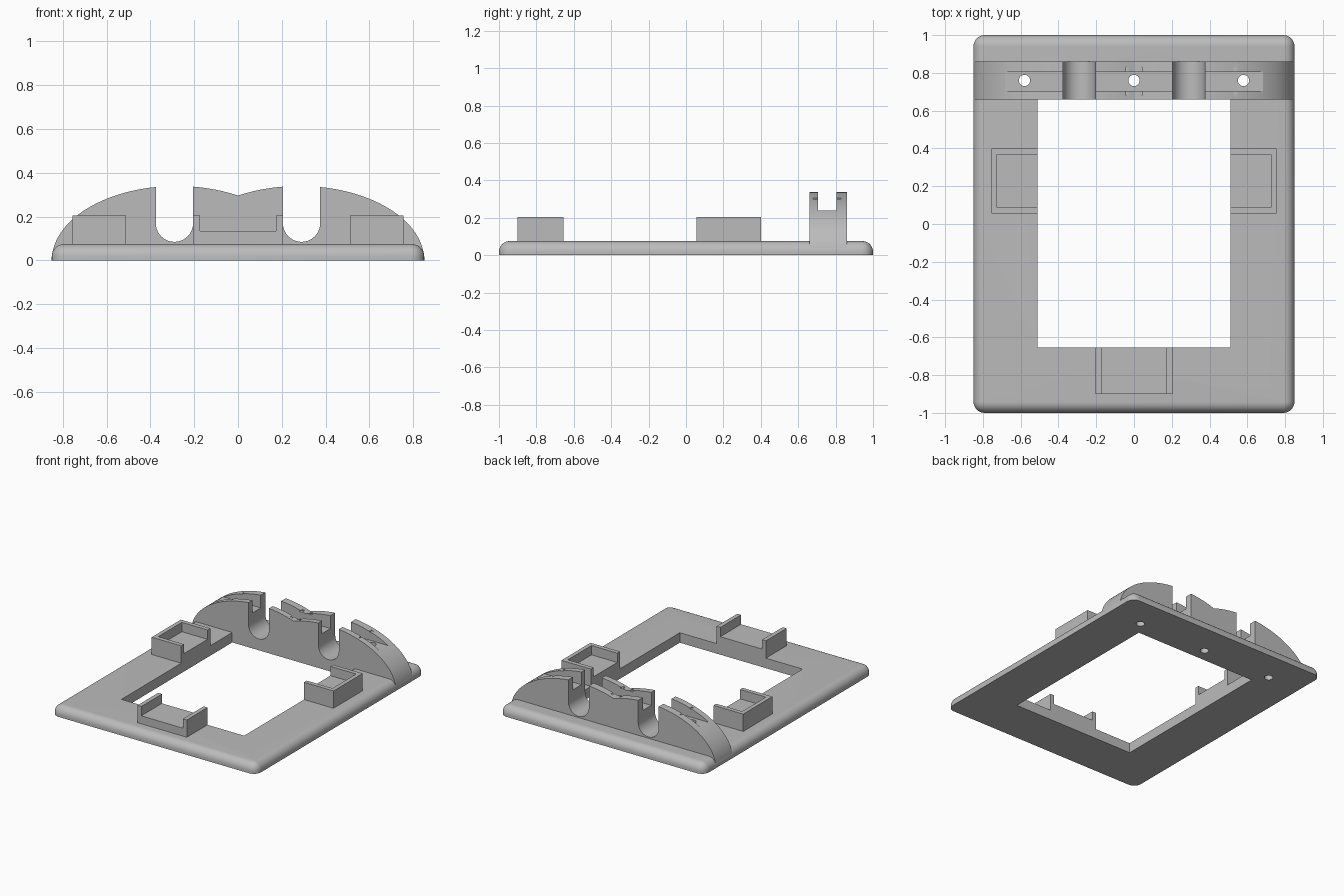
import bpy, bmesh
from math import sin, cos, pi, sqrt

old = bpy.data.objects.get("Cube")
if old:
    bpy.data.objects.remove(old, do_unlink=True)

grey = bpy.data.materials.new("plain grey")
grey.use_nodes = True
grey.diffuse_color = (0.5, 0.5, 0.5, 1)
grey.node_tree.nodes["Principled BSDF"].inputs["Base Color"].default_value = (0.5, 0.5, 0.5, 1)


def finish(bm, name):
    bmesh.ops.recalc_face_normals(bm, faces=bm.faces)
    mesh = bpy.data.meshes.new(name)
    bm.to_mesh(mesh)
    bm.free()
    mesh.materials.append(grey)
    obj = bpy.data.objects.new(name, mesh)
    bpy.context.collection.objects.link(obj)
    return obj


def prism(name, points, low, high, axis="y"):
    """Extrude an outline along y (points are x, z) or z (points are x, y)."""
    bm = bmesh.new()
    place = lambda a, b, d: (a, d, b) if axis == "y" else (a, b, d)
    face = bm.faces.new([bm.verts.new(place(a, b, low)) for a, b in points])
    moved = bmesh.ops.extrude_face_region(bm, geom=[face])["geom"]
    verts = [v for v in moved if isinstance(v, bmesh.types.BMVert)]
    bmesh.ops.translate(bm, verts=verts, vec=place(0, 0, high - low))
    return finish(bm, name)


def box(name, x0, x1, y0, y1, z0, z1):
    return prism(name, [(x0, y0), (x1, y0), (x1, y1), (x0, y1)], z0, z1, "z")


def cut(obj, cutter):
    cutter.hide_render = True
    mod = obj.modifiers.new("cut", "BOOLEAN")
    mod.operation = "DIFFERENCE"
    mod.solver = "EXACT"
    mod.object = cutter
    bpy.context.view_layer.objects.active = obj
    bpy.ops.object.modifier_apply(modifier=mod.name)
    bpy.data.objects.remove(cutter, do_unlink=True)


def smooth(obj):
    bpy.ops.object.select_all(action="DESELECT")
    obj.select_set(True)
    bpy.context.view_layer.objects.active = obj
    bpy.ops.object.shade_smooth_by_angle(angle=0.5)


# Base frame: rounded corners and a rounded upper rim
W, L, T = 0.85, 1.0, 0.075
R = 0.06
outline = []
for k, (sx, sy) in enumerate([(1, 1), (-1, 1), (-1, -1), (1, -1)]):
    for i in range(9):
        a = (k + i / 8) * pi / 2
        outline.append((sx * (W - R) + R * cos(a), sy * (L - R) + R * sin(a)))
bm = bmesh.new()
rings = []
levels = [(0, 0)] + [(0.057 * (1 - cos(i * pi / 16)), T - 0.057 + 0.057 * sin(i * pi / 16))
                     for i in range(9)]
for inset, z in levels:
    ring = []
    for x, y in outline:
        cx, cy = (W - R) * (1 if x > 0 else -1), (L - R) * (1 if y > 0 else -1)
        s = (R - inset) / R
        ring.append(bm.verts.new((cx + (x - cx) * s, cy + (y - cy) * s, z)))
    rings.append(ring)
n = len(outline)
for a, b in zip(rings, rings[1:]):
    for i in range(n):
        j = (i + 1) % n
        bm.faces.new((a[i], a[j], b[j], b[i]))
bm.faces.new(rings[0])
bm.faces.new(rings[-1])
base = finish(bm, "base_frame")
cut(base, box("opening", -0.51, 0.51, -0.655, 0.66, -0.1, 0.2))


# Double-humped rear ridge
def height(x):
    return 0.34 * sqrt(max(0, 1 - ((abs(x) - 0.28) / 0.57) ** 2))


hump = [0.28 + 0.57 * cos(i * pi / 64) for i in range(32)]
hump += [0.28 - 0.28 * i / 8 for i in range(9)]
xs = hump + [-x for x in reversed(hump[:-1])]
ridge = prism("rear_ridge", [(x, max(0.001, height(x))) for x in xs], 0.66, 0.86)

# Two round-bottomed slots across the ridge
for side in (-1, 1):
    slot = [(side * 0.29 + 0.085 * cos(a), 0.17 + 0.085 * sin(a))
            for a in (pi + i * pi / 20 for i in range(21))]
    slot += [(side * 0.29 + 0.085, 0.5), (side * 0.29 - 0.085, 0.5)]
    cut(ridge, prism("slot", slot, 0.5, 1))

# Long channel and small nicks in its walls
cut(ridge, box("channel", -1, 1, 0.705, 0.805, 0.24, 0.5))
for x in (-0.54, -0.04, 0.04, 0.54):
    cut(ridge, box("nick", x - 0.012, x + 0.012, 0.68, 0.83, 0.3, 0.309))

# Screw holes through ridge and base
for x in (-0.58, 0, 0.58):
    circle = [(x + 0.03 * cos(i * pi / 12), 0.76 + 0.03 * sin(i * pi / 12)) for i in range(24)]
    for part in (ridge, base):
        cut(part, prism("hole", circle, -0.1, 0.6, "z"))

# Side brackets: raised floor with three walls, open to the middle
for side, label in ((1, "left"), (-1, "right")):
    a, b = sorted((side * 0.51, side * 0.755))
    bracket = box(label + "_bracket", a, b, 0.055, 0.4, 0.07, 0.205)
    a, b = sorted((side * 0.4, side * 0.724))
    cut(bracket, box("pocket", a, b, 0.087, 0.368, 0.135, 0.4))

# Front bracket: raised floor between two walls
front = box("front_bracket", -0.205, 0.205, -0.9, -0.655, 0.07, 0.205)
cut(front, box("pocket", -0.173, 0.173, -1, -0.5, 0.135, 0.4))

for part in (base, ridge):
    smooth(part)
